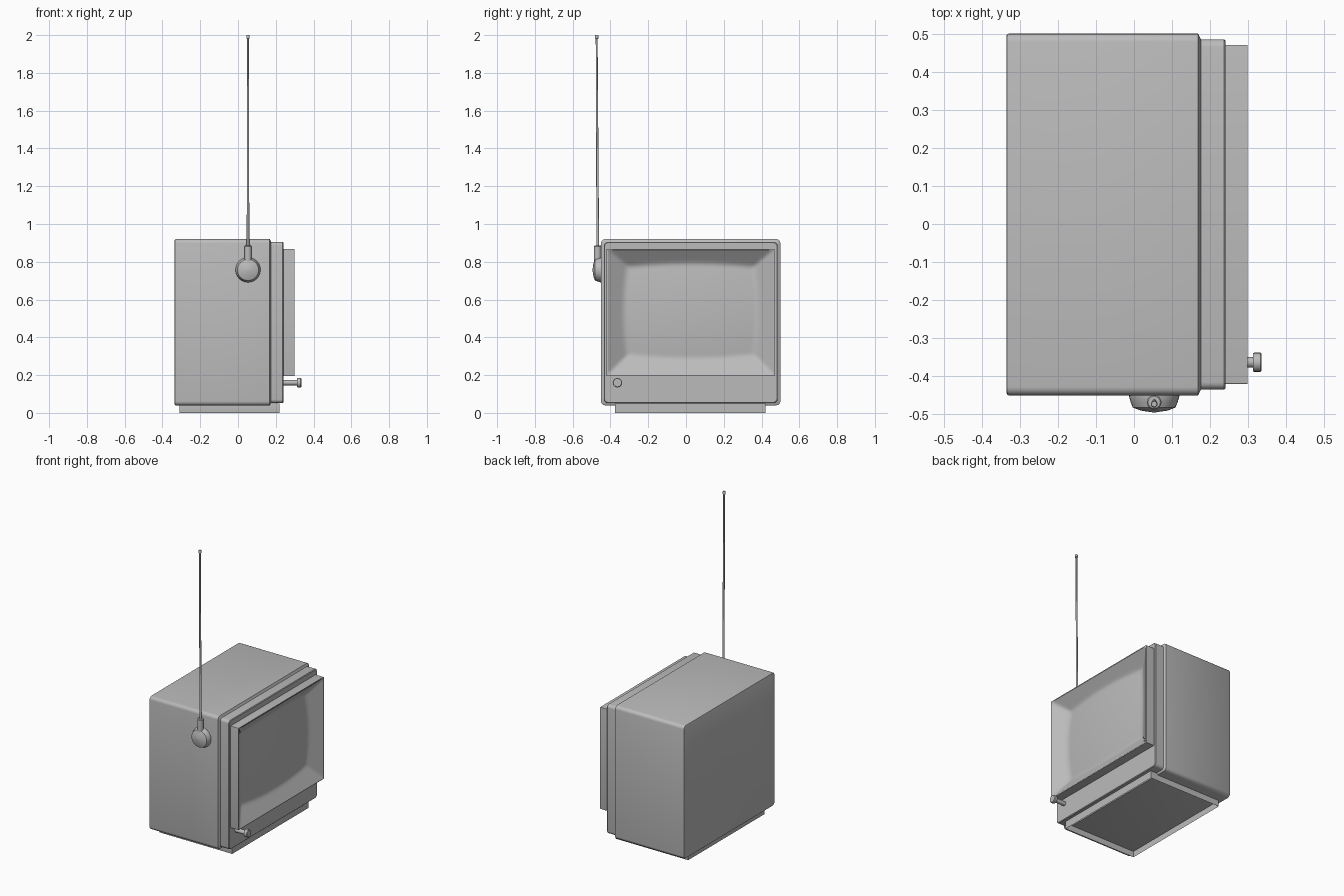
import bpy, bmesh, math
from mathutils import Vector

cube = bpy.data.objects.get("Cube")
if cube:
    bpy.data.objects.remove(cube)

grey = bpy.data.materials.new("plain_grey")
grey.use_nodes = True
COLOUR = (0.5, 0.5, 0.5, 1)
grey.diffuse_color = COLOUR
grey.node_tree.nodes["Principled BSDF"].inputs["Base Color"].default_value = COLOUR


def finish(bm, name, angle=35):
    bmesh.ops.recalc_face_normals(bm, faces=bm.faces)
    mesh = bpy.data.meshes.new(name)
    bm.to_mesh(mesh)
    bm.free()
    mesh.materials.append(grey)
    obj = bpy.data.objects.new(name, mesh)
    bpy.context.collection.objects.link(obj)
    bpy.ops.object.select_all(action='DESELECT')
    obj.select_set(True)
    bpy.context.view_layer.objects.active = obj
    bpy.ops.object.shade_smooth_by_angle(angle=math.radians(angle))
    return obj


def bridge(bm, rings):
    for a, b in zip(rings, rings[1:]):
        n = len(a)
        for i in range(n):
            j = (i + 1) % n
            bm.faces.new((a[i], a[j], b[j], b[i]))


def rect_shell(name, rings, cap_start=False, cap_end=False):
    """Loft rounded rectangles (x, y0, y1, z0, z1, radius) along x."""
    bm = bmesh.new()
    loops = []
    for x, y0, y1, z0, z1, r in rings:
        loop = []
        corners = ((y1 - r, z1 - r), (y0 + r, z1 - r), (y0 + r, z0 + r), (y1 - r, z0 + r))
        for k, (cy, cz) in enumerate(corners):
            for s in range(5):
                a = math.pi / 2 * (k + s / 4)
                loop.append(bm.verts.new((x, cy + r * math.cos(a), cz + r * math.sin(a))))
        loops.append(loop)
    bridge(bm, loops)
    if cap_start:
        bm.faces.new(loops[0])
    if cap_end:
        bm.faces.new(loops[-1])
    return finish(bm, name)


def lathe(name, profile, origin, axis, sides=24):
    """Revolve (radius, distance) pairs about an axis, with both ends closed."""
    bm = bmesh.new()
    turn = Vector((0, 0, 1)).rotation_difference(Vector(axis))
    loops = []
    for r, d in profile:
        loop = []
        for i in range(sides):
            a = 2 * math.pi * i / sides
            p = turn @ Vector((r * math.cos(a), r * math.sin(a), d))
            loop.append(bm.verts.new(p + Vector(origin)))
        loops.append(loop)
    bridge(bm, loops)
    bm.faces.new(loops[0])
    bm.faces.new(loops[-1])
    return finish(bm, name)


# Cabinet with rounded long edges and a tight back edge
def cabinet_ring(x, inset):
    return (x, -0.45 + inset, 0.5 - inset, 0.04 + inset, 0.92 - inset, 0.022)


rect_shell("cabinet", [cabinet_ring(-0.335, 0.006), cabinet_ring(-0.333, 0.002),
                       cabinet_ring(-0.329, 0), cabinet_ring(0.168, 0),
                       cabinet_ring(0.176, 0.015)], cap_start=True)

# Front frame, control panel and raised screen surround
Y0, Y1, Z0, Z1 = -0.42, 0.47, 0.195, 0.868
RIM = 0.298
rect_shell("front_frame", [(0.174, -0.435, 0.485, 0.052, 0.905, 0.02),
                           (0.236, -0.435, 0.485, 0.052, 0.905, 0.02),
                           (0.24, -0.431, 0.481, 0.056, 0.901, 0.018),
                           (0.24, Y0, Y1, Z0, Z1, 0.003),
                           (RIM, Y0, Y1, Z0, Z1, 0.003),
                           (RIM, Y0 + 0.006, Y1 - 0.006, Z0 + 0.006, Z1 - 0.006, 0.001)])

# Sloping bezel that flows into the bulged screen
NY, NZ = 72, 60
bm = bmesh.new()
grid = []
for i in range(NY + 1):
    row = []
    for j in range(NZ + 1):
        y = Y0 + 0.005 + (Y1 - Y0 - 0.01) * i / NY
        z = Z0 + 0.005 + (Z1 - Z0 - 0.01) * j / NZ
        edge = min((y - Y0) / 0.1, (Y1 - y) / 0.1, (z - Z0) / 0.1, (Z1 - z) / 0.085)
        wall = RIM + 0.003 - 0.063 * edge
        u, v = (y - 0.025) / 0.445, (z - 0.535) / 0.34
        glass = 0.258 - 0.026 * u * u - 0.026 * v * v
        soft = max(0.012 - abs(wall - glass), 0) / 0.012
        row.append(bm.verts.new((max(wall, glass) + soft * soft * 0.003, y, z)))
    grid.append(row)
for a, b in zip(grid, grid[1:]):
    for j in range(NZ):
        bm.faces.new((a[j], b[j], b[j + 1], a[j + 1]))
finish(bm, "screen")

# Hollow foot under the cabinet
rect_shell("foot", [(-0.31, -0.375, 0.42, 0, 0.05, 0.001),
                    (0.22, -0.375, 0.42, 0, 0.05, 0.001)], True, True)
foot = bpy.data.objects["foot"]
bm = bmesh.new()
bm.from_mesh(foot.data)
bmesh.ops.delete(bm, geom=[f for f in bm.faces if f.normal.z < -0.9], context='FACES')
bm.to_mesh(foot.data)
bm.free()

# Control knob on its shaft
lathe("knob", [(0.014, 0.235), (0.014, 0.312), (0.023, 0.312), (0.025, 0.315),
               (0.025, 0.332), (0.022, 0.335)], (0, -0.363, 0.16), (1, 0, 0))

# Aerial: domed mount, socket, tapering rod and tip
lathe("aerial_mount", [(0.066, 0.44), (0.066, 0.452), (0.062, 0.467), (0.056, 0.482),
                       (0.035, 0.49), (0.001, 0.495)], (0.053, 0, 0.757), (0, -1, 0), 32)
lathe("aerial_socket", [(0.019, 0.78), (0.019, 0.882), (0.016, 0.886)],
      (0.053, -0.468, 0), (0, 0, 1))
lathe("aerial_rod", [(0.007, 0), (0.005, 1.11), (0.009, 1.112), (0.009, 1.127), (0.007, 1.13)],
      (0.053, -0.467, 0.87), Vector((0, -0.006, 1.13)).normalized(), 12)
